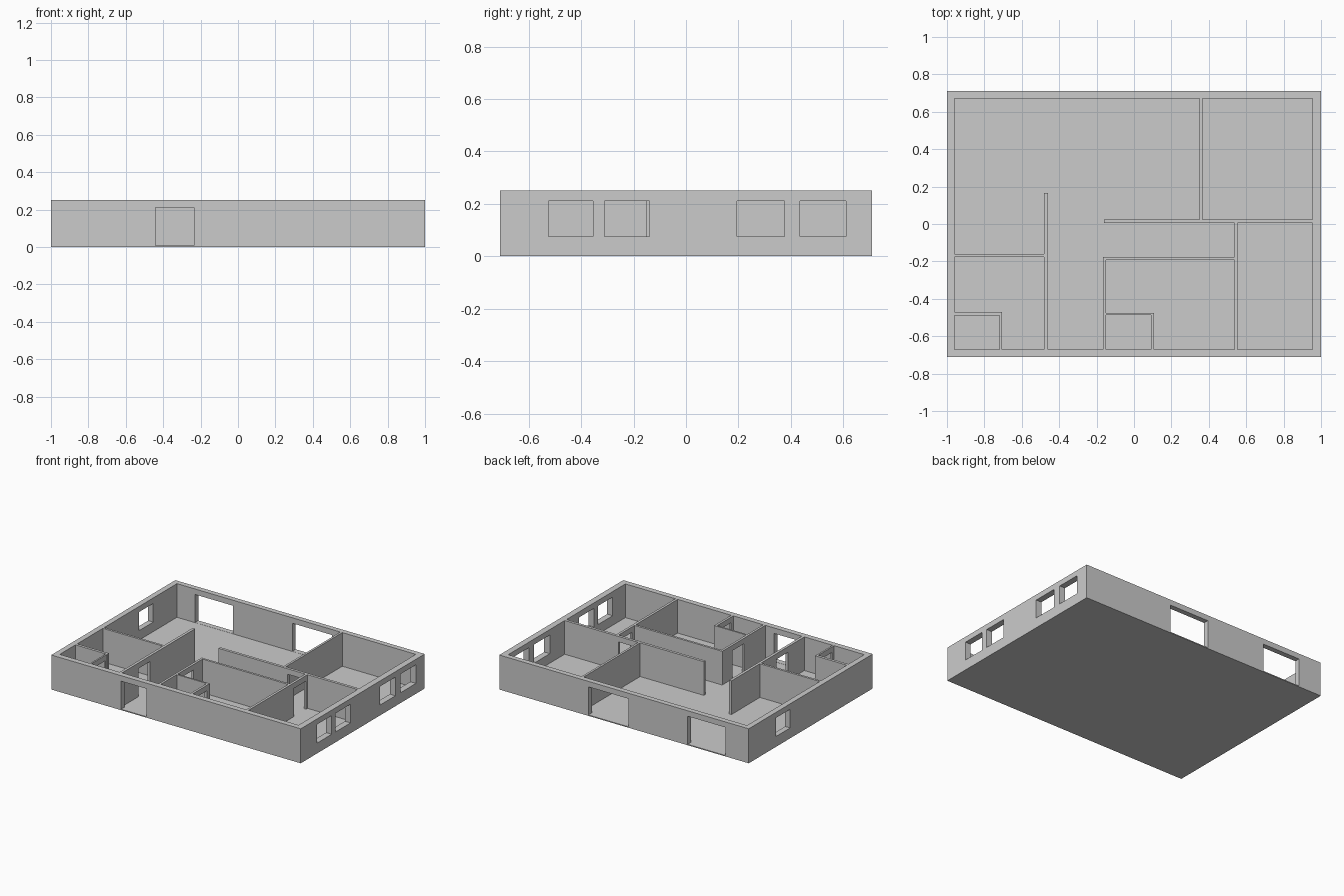
import bpy, bmesh
from mathutils import Matrix

if "Cube" in bpy.data.objects:
    bpy.data.objects.remove(bpy.data.objects["Cube"])

H = 0.25          # wall height
FLOOR = 0.006     # floor slab thickness
TOP = 0.21        # head height of doors and windows
SILL = 0.075      # window sill height


def boxes(name, items):
    """One object made of boxes given as (x0, x1, y0, y1, z0, z1)."""
    bm = bmesh.new()
    for x0, x1, y0, y1, z0, z1 in items:
        m = Matrix.Translation(((x0 + x1) / 2, (y0 + y1) / 2, (z0 + z1) / 2))
        m = m @ Matrix.Diagonal((x1 - x0, y1 - y0, z1 - z0, 1))
        bmesh.ops.create_cube(bm, size=1, matrix=m)
    me = bpy.data.meshes.new(name)
    bm.to_mesh(me)
    bm.free()
    ob = bpy.data.objects.new(name, me)
    bpy.context.collection.objects.link(ob)
    return ob


def cut(ob, items):
    """Subtract boxes from an object and apply the result."""
    cutter = boxes("cutter", items)
    cutter.hide_render = True
    mod = ob.modifiers.new("cut", 'BOOLEAN')
    mod.operation = 'DIFFERENCE'
    mod.solver = 'EXACT'
    mod.object = cutter
    bpy.context.view_layer.objects.active = ob
    bpy.ops.object.modifier_apply(modifier=mod.name)
    bpy.data.objects.remove(cutter)


# Outer shell with floor slab
shell = boxes("outer_walls_and_floor", [(-1, 1, -0.71, 0.71, 0, H)])
cut(shell, [(-0.96, 0.955, -0.67, 0.672, FLOOR, 1)])

# Front door, two wide back doors, left window, four right windows
sill = FLOOR + 0.001
openings = [(-0.44, -0.235, -0.8, -0.65, sill, TOP),
            (-0.815, -0.51, 0.65, 0.8, sill, TOP),
            (-0.035, 0.285, 0.65, 0.8, sill, TOP),
            (-1.1, -0.94, 0.235, 0.40, SILL, TOP)]
for y0, y1 in [(-0.525, -0.355), (-0.31, -0.14), (0.195, 0.375), (0.435, 0.61)]:
    openings.append((0.93, 1.1, y0, y1, SILL, TOP))
cut(shell, openings)

# Partition walls: name, plan rectangle, optional doorway span along the wall
partitions = [
    ("back_room_divider", 0.35, 0.366, 0.02, 0.672, None),
    ("hall_back_wall", -0.16, 0.955, 0.005, 0.025, (0.395, 0.525)),
    ("entry_left_wall", -0.48, -0.46, -0.67, 0.165, (-0.485, -0.35)),
    ("left_room_back_wall", -0.96, -0.47, -0.176, -0.16, None),
    ("hall_front_wall", -0.165, 0.545, -0.192, -0.176, None),
    ("entry_right_wall", -0.167, -0.15, -0.67, -0.177, (-0.425, -0.295)),
    ("right_room_wall", 0.536, 0.554, -0.67, 0.01, (-0.148, -0.012)),
    ("middle_bath_back_wall", -0.155, 0.108, -0.487, -0.475, None),
    ("middle_bath_side_wall", 0.09, 0.107, -0.67, -0.48, (-0.645, -0.51)),
    ("left_bath_back_wall", -0.96, -0.705, -0.49, -0.47, None),
    ("left_bath_side_wall", -0.718, -0.706, -0.67, -0.48, (-0.645, -0.51)),
]
for name, x0, x1, y0, y1, door in partitions:
    wall = boxes(name, [(x0, x1, y0, y1, FLOOR, H)])
    if door:
        if x1 - x0 > y1 - y0:
            cut(wall, [(door[0], door[1], y0 - 0.1, y1 + 0.1, -0.1, TOP)])
        else:
            cut(wall, [(x0 - 0.1, x1 + 0.1, door[0], door[1], -0.1, TOP)])
